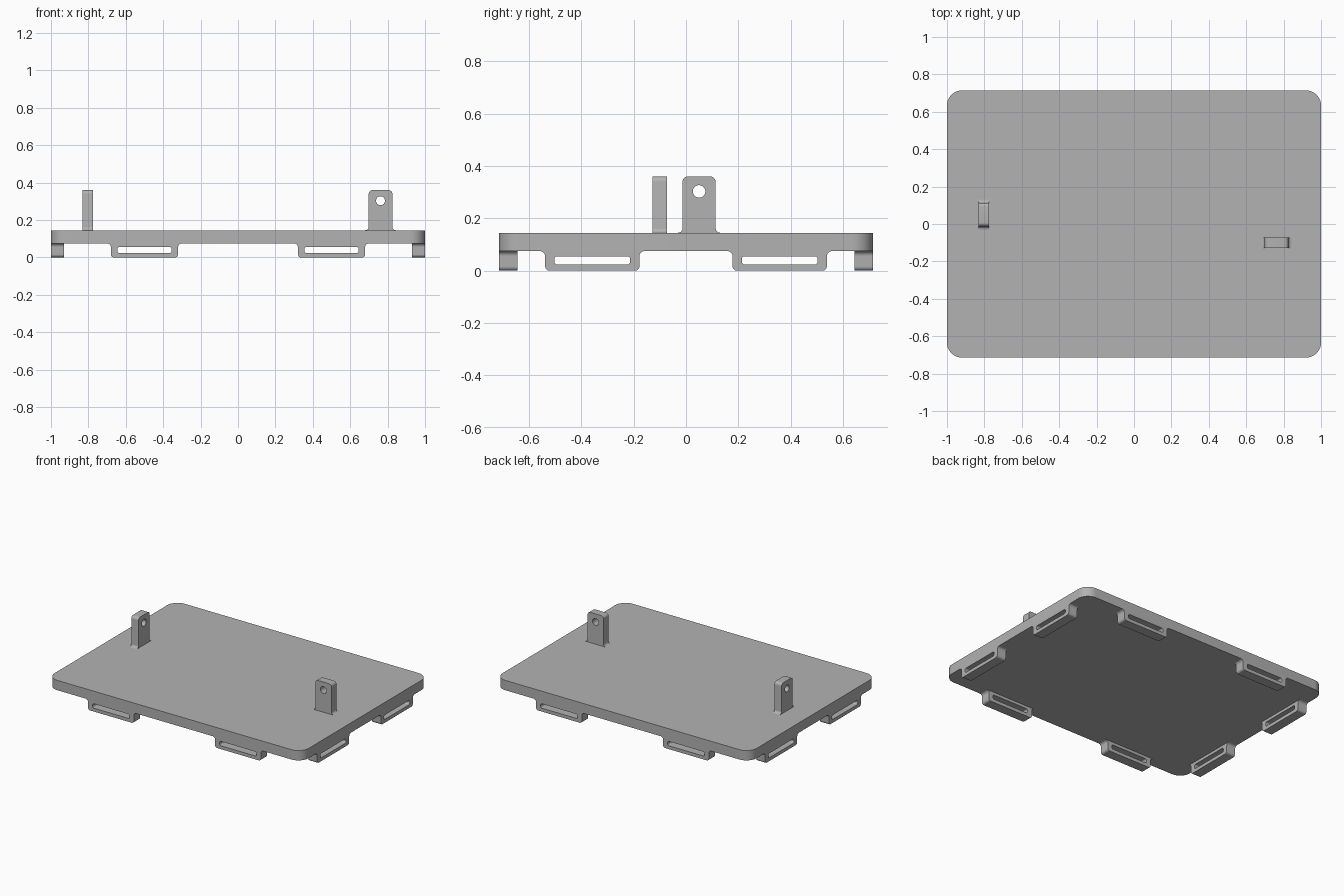
import bpy, bmesh, math
from mathutils import Matrix, Vector

if "Cube" in bpy.data.objects:
    bpy.data.objects.remove(bpy.data.objects["Cube"])

grey = bpy.data.materials.new("light grey")
grey.diffuse_color = (0.45, 0.45, 0.45, 1)
grey.use_nodes = True
grey.node_tree.nodes["Principled BSDF"].inputs["Base Color"].default_value = grey.diffuse_color


def arc(cx, cy, r, a0, a1, n=8):
    """Points on an arc, angles in degrees."""
    return [(cx + r * math.cos(math.radians(a0 + (a1 - a0) * i / n)),
             cy + r * math.sin(math.radians(a0 + (a1 - a0) * i / n))) for i in range(n + 1)]


def rounded_rect(x0, x1, y0, y1, r, n=8):
    return (arc(x1 - r, y0 + r, r, -90, 0, n) + arc(x1 - r, y1 - r, r, 0, 90, n)
            + arc(x0 + r, y1 - r, r, 90, 180, n) + arc(x0 + r, y0 + r, r, 180, 270, n))


def flared_tab(half, base, tip, r, flare):
    """Rounded tab outline with concave fillets where it meets the plate."""
    s = 1 if tip > base else -1
    right = [(x, base + s * y) for x, y in
             arc(half + flare, flare, flare, 270, 180)
             + arc(half - r, abs(tip - base) - r, r, 0, 90)]
    return right + [(-x, y) for x, y in reversed(right)]


def extrude_profile(name, loops, depth, matrix):
    """Fill the outline (inner loops become holes) and extrude along local z."""
    curve = bpy.data.curves.new(name + "_profile", 'CURVE')
    curve.dimensions, curve.fill_mode, curve.extrude = '2D', 'BOTH', depth / 2
    for pts in loops:
        sp = curve.splines.new('POLY')
        sp.points.add(len(pts) - 1)
        for p, (x, y) in zip(sp.points, pts):
            p.co = (x, y, 0, 1)
        sp.use_cyclic_u = True
    tmp = bpy.data.objects.new("profile_helper", curve)
    bpy.context.collection.objects.link(tmp)
    mesh = bpy.data.meshes.new_from_object(tmp.evaluated_get(bpy.context.evaluated_depsgraph_get()))
    bpy.data.objects.remove(tmp)
    bm = bmesh.new()
    bm.from_mesh(mesh)
    bmesh.ops.remove_doubles(bm, verts=bm.verts, dist=1e-5)
    bmesh.ops.transform(bm, matrix=matrix, verts=bm.verts)
    bmesh.ops.recalc_face_normals(bm, faces=bm.faces)
    bm.to_mesh(mesh)
    bm.free()
    mesh.materials.clear()
    mesh.materials.append(grey)
    obj = bpy.data.objects.new(name, mesh)
    bpy.context.collection.objects.link(obj)
    bpy.ops.object.select_all(action='DESELECT')
    obj.select_set(True)
    bpy.context.view_layer.objects.active = obj
    bpy.ops.object.shade_smooth_by_angle(angle=math.radians(30))
    return obj


def upright(x, y, turn=0):
    """Stand a profile up: local y becomes z, then turn about z."""
    return (Matrix.Translation((x, y, 0)) @ Matrix.Rotation(math.radians(turn), 4, 'Z')
            @ Matrix.Rotation(math.radians(90), 4, 'X'))


W, D, BOTTOM, TOP = 1.0, 0.714, 0.075, 0.145

# Plate
extrude_profile("plate", [rounded_rect(-W, W, -D, D, 0.08, 12)], TOP - BOTTOM,
                Matrix.Translation((0, 0, (TOP + BOTTOM) / 2)))

# Slotted strap loops under every edge
loop = [flared_tab(0.18, BOTTOM, 0, 0.017, 0.02),
        rounded_rect(-0.145, 0.145, 0.024, 0.055, 0.011)]
T = 0.07
for sx in (-1, 1):
    for sy in (-1, 1):
        extrude_profile("long_edge_loop", loop, T, upright(sx * 0.5, sy * (D - T / 2)))
        extrude_profile("short_edge_loop", loop, T, upright(sx * (W - T / 2), sy * 0.358, 90))

# Upright lugs with a round hole
lug = [flared_tab(0.063, TOP, 0.36, 0.02, 0.018), arc(0, 0.303, 0.024, 0, 345, 23)]
extrude_profile("left_lug", lug, 0.056, upright(-0.803, 0.05, 90))
extrude_profile("right_lug", lug, 0.056, upright(0.762, -0.1, 0))
